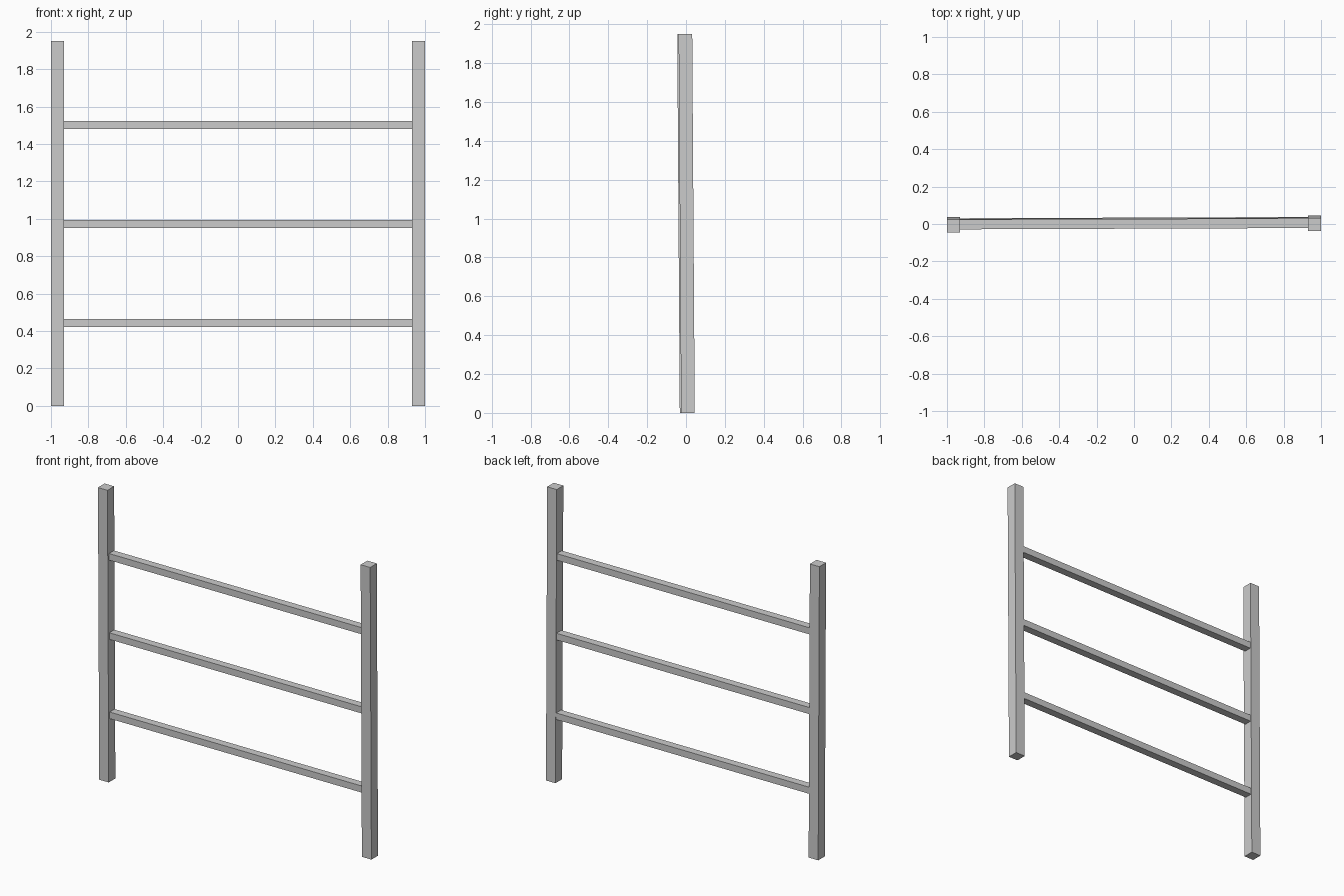
import bpy
import bmesh
from mathutils import Vector

cube = bpy.data.objects.get("Cube")
if cube:
    bpy.data.objects.remove(cube, do_unlink=True)

grey = bpy.data.materials.new("light_grey")
grey.use_nodes = True
grey.diffuse_color = (0.6, 0.6, 0.6, 1)
grey.node_tree.nodes["Principled BSDF"].inputs["Base Color"].default_value = (0.6, 0.6, 0.6, 1)


def beam(name, start, end, u, v):
    """Rectangular bar from start to end, with half-width vectors u and v."""
    start, end, u, v = map(Vector, (start, end, u, v))
    bm = bmesh.new()
    rings = [[bm.verts.new(p + a * u + b * v)
              for a, b in ((-1, -1), (1, -1), (1, 1), (-1, 1))] for p in (start, end)]
    bm.faces.new(rings[0])
    bm.faces.new(rings[1])
    for i in range(4):
        j = (i + 1) % 4
        bm.faces.new((rings[0][i], rings[0][j], rings[1][j], rings[1][i]))
    bmesh.ops.recalc_face_normals(bm, faces=bm.faces)
    mesh = bpy.data.meshes.new(name)
    bm.to_mesh(mesh)
    bm.free()
    mesh.materials.append(grey)
    bpy.context.collection.objects.link(bpy.data.objects.new(name, mesh))


# Upright posts, leaning very slightly to the front
height = 1.95
lean = 0.013
for name, x, y in (("right_post", -0.965, 0.003), ("left_post", 0.965, 0.010)):
    beam(name, (x, y, 0), (x, y - lean, height), (0.035, 0, 0), (0, 0.035, 0))

# Horizontal rails between the posts
for name, z in (("lower_rail", 0.443), ("middle_rail", 0.972), ("upper_rail", 1.501)):
    y = 0.004 - lean * (z / height - 0.5)
    beam(name, (-0.932, y - 0.003, z), (0.932, y + 0.004, z), (0, 0.026, 0), (0, 0, 0.022))
